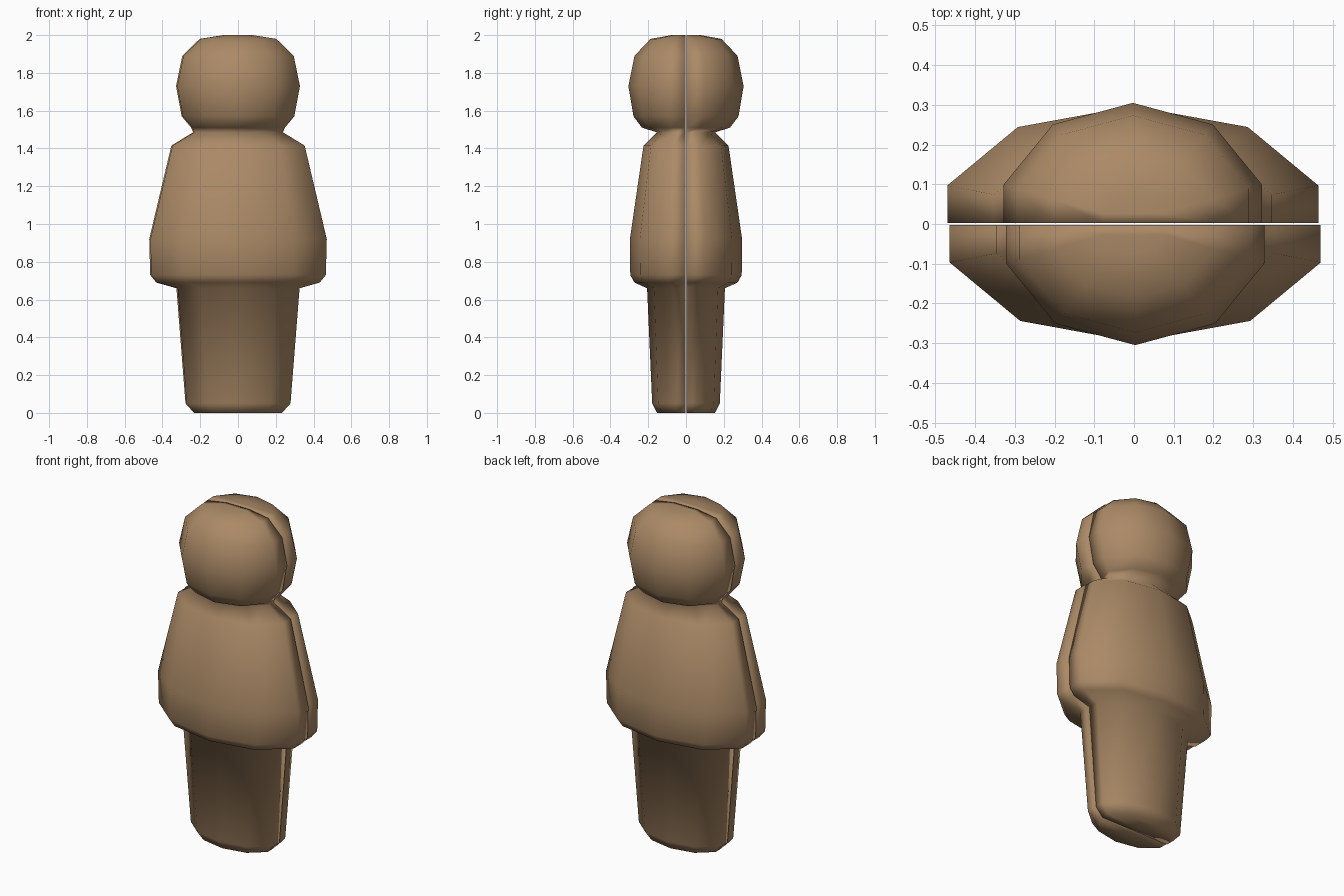
import bpy, bmesh
from mathutils import Matrix

if "Cube" in bpy.data.objects:
    bpy.data.objects.remove(bpy.data.objects["Cube"])

# One wood-like colour for the whole figure
brown = bpy.data.materials.new("warm brown")
brown.diffuse_color = (0.41, 0.255, 0.135, 1)
brown.use_nodes = True
brown.node_tree.nodes["Principled BSDF"].inputs["Base Color"].default_value = brown.diffuse_color

# Silhouette: height, half width, depth of one half
PROFILE = [
    (0.00, 0.230, 0.150), (0.05, 0.275, 0.176), (0.66, 0.323, 0.203),   # legs
    (0.69, 0.430, 0.270), (0.73, 0.462, 0.292), (0.92, 0.467, 0.294),   # coat
    (1.415, 0.350, 0.222), (1.485, 0.235, 0.150),                       # shoulders
    (1.51, 0.245, 0.230), (1.57, 0.295, 0.275), (1.73, 0.325, 0.302),   # head
    (1.89, 0.292, 0.270), (1.98, 0.200, 0.185), (2.00, 0.075, 0.075),
]
# Half cross-section as fractions of width and depth
SECTION = [(-1, 0), (-1, 0.32), (-0.62, 0.82), (0, 1), (0.62, 0.82), (1, 0.32), (1, 0)]
GAP = 0.003


def make_half(name, turned):
    bm = bmesh.new()
    rings = [[bm.verts.new((w * u + 0.003, -GAP - d * v, z)) for u, v in SECTION]
             for z, w, d in PROFILE]
    n = len(SECTION)
    for a, b in zip(rings, rings[1:]):
        for i in range(n):          # last quad closes the flat split side
            j = (i + 1) % n
            bm.faces.new((a[i], a[j], b[j], b[i]))
    bm.faces.new(rings[0])
    bm.faces.new(rings[-1])
    if turned:
        bm.transform(Matrix.Rotation(3.14159265, 4, 'Z'))
    bmesh.ops.recalc_face_normals(bm, faces=bm.faces)
    for f in bm.faces:
        f.smooth = True
    mesh = bpy.data.meshes.new(name)
    bm.to_mesh(mesh)
    bm.free()
    mesh.materials.append(brown)
    bpy.context.collection.objects.link(bpy.data.objects.new(name, mesh))


# Two matching halves, split by a thin gap
make_half("front_half", False)
make_half("back_half", True)
